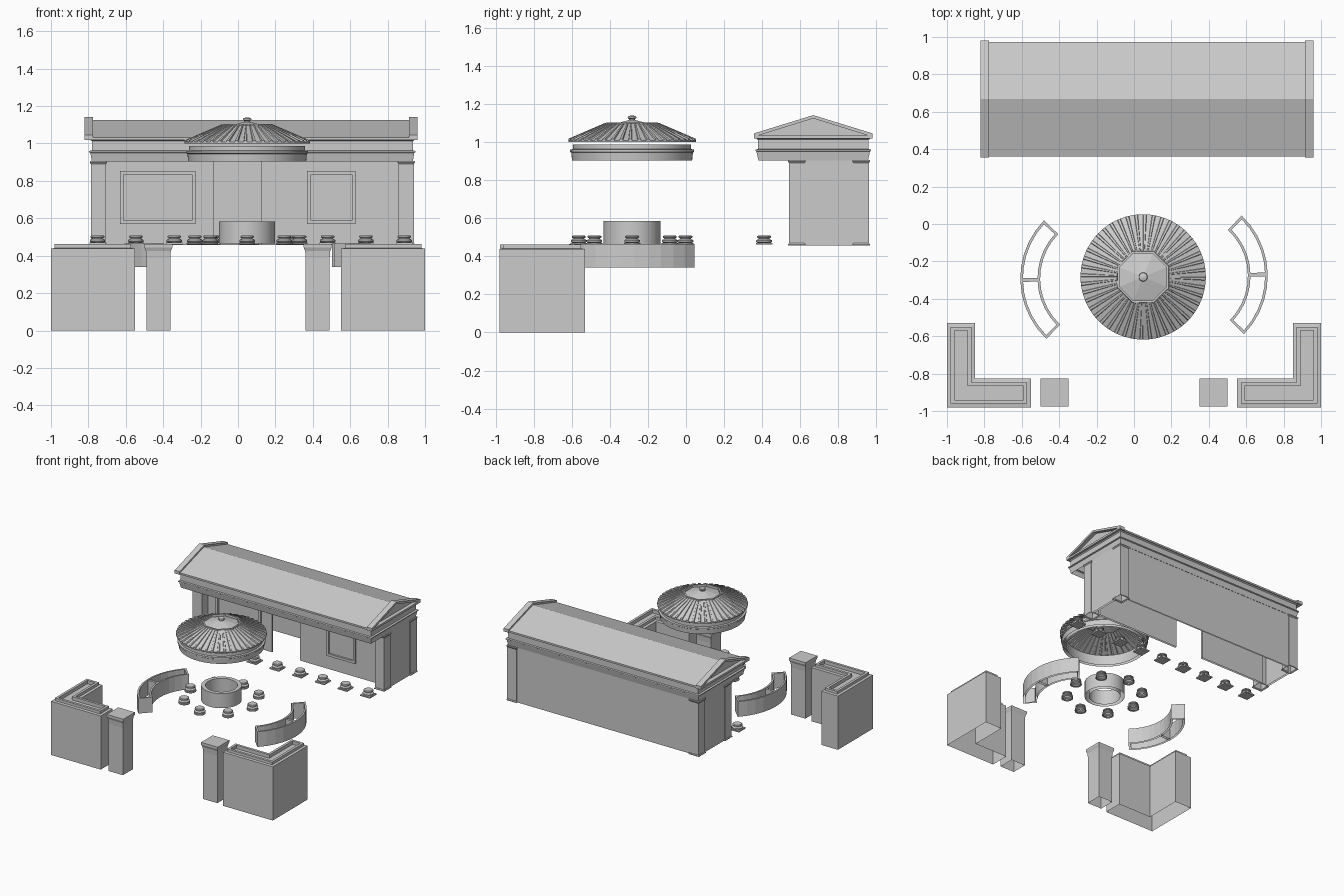
import bpy, bmesh
from math import sin, cos, pi, radians

if "Cube" in bpy.data.objects:
    bpy.data.objects.remove(bpy.data.objects["Cube"])

TX, TY = 0.0725, 0.668        # centre of the hall
CX, CY = 0.045, -0.283        # centre of the round pavilion


def finish(bm, name, smooth=False):
    bmesh.ops.recalc_face_normals(bm, faces=bm.faces)
    me = bpy.data.meshes.new(name)
    bm.to_mesh(me)
    bm.free()
    ob = bpy.data.objects.new(name, me)
    bpy.context.collection.objects.link(ob)
    if smooth:
        bpy.ops.object.select_all(action='DESELECT')
        bpy.context.view_layer.objects.active = ob
        ob.select_set(True)
        bpy.ops.object.shade_smooth_by_angle(angle=radians(35))
    return ob


def bridge(bm, rings, closed=False):
    """Join equal-length closed vertex rings, optionally last to first."""
    n = len(rings[0])
    pairs = list(zip(rings, rings[1:]))
    if closed:
        pairs.append((rings[-1], rings[0]))
    for a, b in pairs:
        for i in range(n):
            j = (i + 1) % n
            bm.faces.new((a[i], a[j], b[j], b[i]))


def loft(name, loops, bottom=False, top=True):
    """Skin a list of equal-length 3D point loops."""
    bm = bmesh.new()
    rings = [[bm.verts.new(p) for p in pts] for pts in loops]
    bridge(bm, rings)
    if bottom:
        bm.faces.new(rings[0])
    if top:
        bm.faces.new(rings[-1])
    return finish(bm, name)


def prism(name, pts, a, b, axis='z', **caps):
    """Extrude a polygon from a to b; axis z takes (x, y), axis x takes (y, z)."""
    return loft(name, [[(p, q, h) if axis == 'z' else (h, p, q) for p, q in pts] for h in (a, b)], **caps)


def box(name, x0, x1, y0, y1, z0, z1, **caps):
    return prism(name, [(x0, y0), (x1, y0), (x1, y1), (x0, y1)], z0, z1, **caps)


def stack(name, cx, cy, levels):
    """Open-bottomed rectangular block through levels of (half x, half y, z)."""
    return loft(name, [[(cx + sx * hx, cy + sy * hy, z) for sx, sy in ((-1, -1), (1, -1), (1, 1), (-1, 1))]
                       for hx, hy, z in levels])


def lathe(name, cx, cy, prof, segs, smooth=True, cap=False):
    bm = bmesh.new()
    rings = [[bm.verts.new((cx + r * cos(2 * pi * (i + .5) / segs), cy + r * sin(2 * pi * (i + .5) / segs), z))
              for i in range(segs)] for r, z in prof]
    bridge(bm, rings)
    if cap:
        bm.faces.new(rings[-1])
    return finish(bm, name, smooth)


# --- Hall: corner piers with small feet and capitals
for x in (-0.75, 0.895):
    for y in (0.581, 0.92):
        stack("corner_pier", x, y, [(.046, .046, .46), (.046, .046, .466), (.041, .041, .472),
                                    (.041, .041, .893), (.046, .046, .9), (.046, .046, .908)])

# Hall: side, back and front walls (doorway gap in the front)
box("side_wall_left", -0.785, -0.77, 0.62, 0.88, .46, .908)
box("side_wall_right", 0.915, 0.93, 0.62, 0.88, .46, .908)
box("back_wall", -0.71, 0.855, 0.943, 0.953, .46, .908)
box("front_wall_left", -0.72, -0.135, 0.625, 0.64, .46, .908)
box("front_wall_right", 0.12, 0.865, 0.625, 0.64, .46, .908)

# Hall: window frames
for x0, x1 in ((-0.635, -0.23), (0.365, 0.625)):
    z0, z1, t = .572, .857, .02
    for a, b, c, d in ((x0, x1, z0, z0 + t), (x0, x1, z1 - t, z1),
                       (x0, x0 + t, z0 + t, z1 - t), (x1 - t, x1, z0 + t, z1 - t)):
        box("window_frame", a, b, 0.61, 0.628, c, d, bottom=True)

# Hall: entablature
stack("entablature", TX, TY, [(.858, .288, .907), (.866, .298, .953), (.873, .303, .956), (.873, .303, .963),
                              (.858, .291, .966), (.858, .291, 1.015), (.866, .300, 1.022), (.866, .300, 1.03)])

# Hall: roof and gable ends with a recessed triangular field
prism("hall_roof", [(.362, 1.022), (.362, 1.036), (TY, 1.129), (.974, 1.036), (.974, 1.022)], -0.79, 0.925, 'x',
      bottom=True)
for x0, x1 in ((-0.824, -0.779), (0.91, 0.955)):
    for s in (-1, 1):
        prism("raking_cornice", [(TY + s * .312, 1.022), (TY + s * .312, 1.048), (TY, 1.144), (TY, 1.127),
                                 (TY + s * .285, 1.038), (TY + s * .285, 1.022)], x0, x1, 'x', bottom=True)
    box("gable_cornice", x0, x1, TY - .285, TY + .285, 1.022, 1.038, bottom=True)

# --- Column bases: square ones along the hall, round ones in the pavilion
base_prof = [(.036, .474), (.042, .478), (.042, .487), (.036, .491), (.029, .494),
             (.030, .498), (.037, .501), (.037, .508), (.032, .512)]
for i in range(9):
    x = -0.755 + .205 * i
    box("base_plinth", x - .043, x + .043, .41 - .043, .41 + .043, .464, .474, bottom=True)
    lathe("column_base", x, .41, base_prof, 16, cap=True)
for i in range(8):
    a = i * pi / 4
    lathe("pavilion_base", CX + .28 * cos(a), CY + .28 * sin(a),
          [(.042, .464), (.044, .466), (.044, .472)] + base_prof, 16, cap=True)

# --- Pavilion: central round curb with an eight-sided opening
lathe("curb", CX, CY, [(.15, .468), (.15, .587), (.118, .587), (.118, .468)], 32)

# Pavilion: thin ring entablature
lathe("ring_entablature", CX, CY, [(.316, .907), (.320, .947), (.326, .951), (.326, .963), (.311, .966),
                                   (.311, .99), (.290, .99), (.290, .907)], 48)

# Pavilion: ribbed conical tile roof, a single sheet
bm = bmesh.new()
ribs = 44
offs = [(0, 0), (.6, 0), (.66, 1), (.94, 1)]
rings = []
for r, z, h in ((.335, 1.003, 0), (.335, 1.011, .009), (.14, 1.100, .004)):
    rings.append([bm.verts.new((CX + r * cos(a), CY + r * sin(a), z + h * k))
                  for i in range(ribs) for f, k in offs for a in [2 * pi * (i + f) / ribs]])
bridge(bm, rings)
finish(bm, "tile_roof")

# Pavilion: crown rim, shallow sunken cap and finial
lathe("crown_rim", CX, CY, [(.15, 1.095), (.148, 1.106), (.136, 1.106), (.136, 1.088)], 8, smooth=False)
lathe("cap", CX, CY, [(.136, 1.088), (.02, 1.118)], 8, smooth=False)
lathe("finial", CX, CY, [(.018, 1.112), (.016, 1.123), (.024, 1.129), (.022, 1.137), (.008, 1.142)], 12, cap=True)


# --- Curved planters: thin arc-shaped shells with a middle divider
def arc(cx, cy, mid, r0, r1, half, n=10):
    a = [mid - half + 2 * half * i / n for i in range(n + 1)]
    return ([(cx + r1 * cos(t), cy + r1 * sin(t)) for t in a] +
            [(cx + r0 * cos(t), cy + r0 * sin(t)) for t in reversed(a)])


for cx, cy, mid in ((-0.168, -0.291, pi + .02), (0.267, -0.278, .02)):
    loft("curved_planter",
         [[(x, y, z) for x, y in arc(cx, cy, mid, .338 + d, .444 - d, radians(45.6) - d / .39)]
          for d, z in ((0, .343), (0, .467), (.014, .467), (.014, .343))], top=False)
    prism("planter_divider", arc(cx, cy, mid, .345, .435, .025, 1), .343, .463)

# Hall and pavilion sit a hair to the right and lower
for ob in bpy.data.objects:
    ob.location = (.004, 0, -.003)


# --- Front enclosure: L-shaped corner walls with a sunken top, and gate pillars
def ell(s, d, z):
    pts = [(1 - d, -.98 + d), (1 - d, -.53 - d), (.85 + d, -.53 - d),
           (.85 + d, -.827 - d), (.552 + d, -.827 - d), (.552 + d, -.98 + d)]
    return [(s * x, y, z) for x, y in pts]


for s in (-1, 1):
    loft("corner_wall", [ell(s, d, z) for d, z in ((0, 0), (0, .438), (.02, .441), (.02, .463),
                                                   (.04, .463), (.04, .435))])
    stack("gate_pillar", s * .426, -.902, [(.064, .064, 0), (.064, .064, .385), (.067, .067, .425),
                                           (.075, .075, .445), (.075, .075, .463)])
